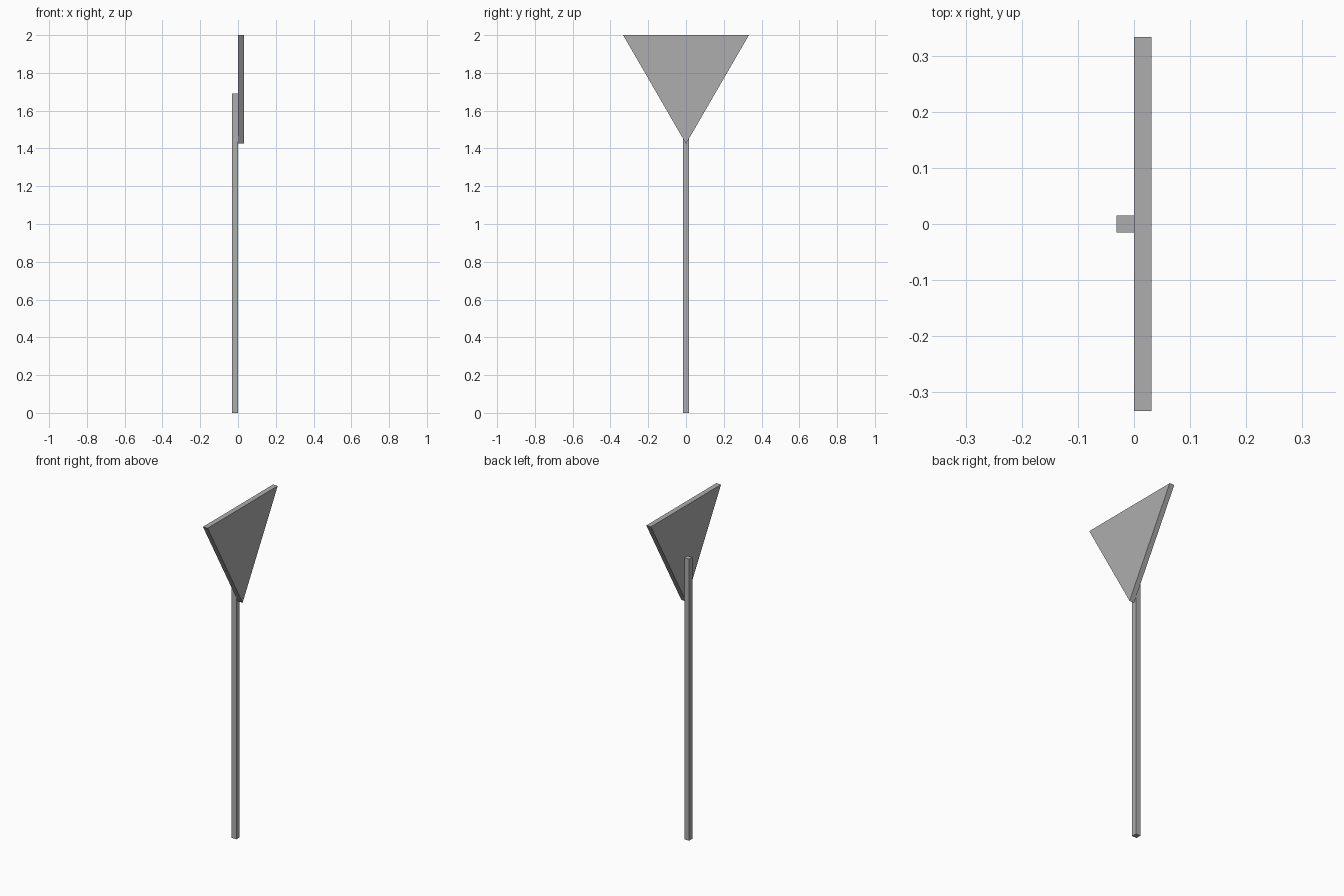
import bpy, bmesh

if "Cube" in bpy.data.objects:
    bpy.data.objects.remove(bpy.data.objects["Cube"])

# Dark grey metal
grey = bpy.data.materials.new("dark_grey")
grey.diffuse_color = (0.42, 0.42, 0.42, 1)
grey.use_nodes = True
grey.node_tree.nodes["Principled BSDF"].inputs["Base Color"].default_value = grey.diffuse_color


def extrude_x(name, profile, x0, x1):
    """Solid from a (y, z) profile extruded along x."""
    bm = bmesh.new()
    face = bm.faces.new([bm.verts.new((x0, y, z)) for y, z in profile])
    ext = bmesh.ops.extrude_face_region(bm, geom=[face])
    verts = [g for g in ext["geom"] if isinstance(g, bmesh.types.BMVert)]
    bmesh.ops.translate(bm, verts=verts, vec=(x1 - x0, 0, 0))
    bmesh.ops.recalc_face_normals(bm, faces=bm.faces)
    mesh = bpy.data.meshes.new(name)
    bm.to_mesh(mesh)
    bm.free()
    mesh.materials.append(grey)
    obj = bpy.data.objects.new(name, mesh)
    bpy.context.collection.objects.link(obj)
    return obj


T = 0.031   # thickness of post and panel
W = 0.0155  # half width of post

# Square post behind the panel
extrude_x("post", [(-W, 0), (W, 0), (W, 1.692), (-W, 1.692)], -T, 0)

# Inverted triangular sign panel
extrude_x("sign_panel", [(-0.333, 2), (0, 1.425), (0.333, 2)], 0, T)
